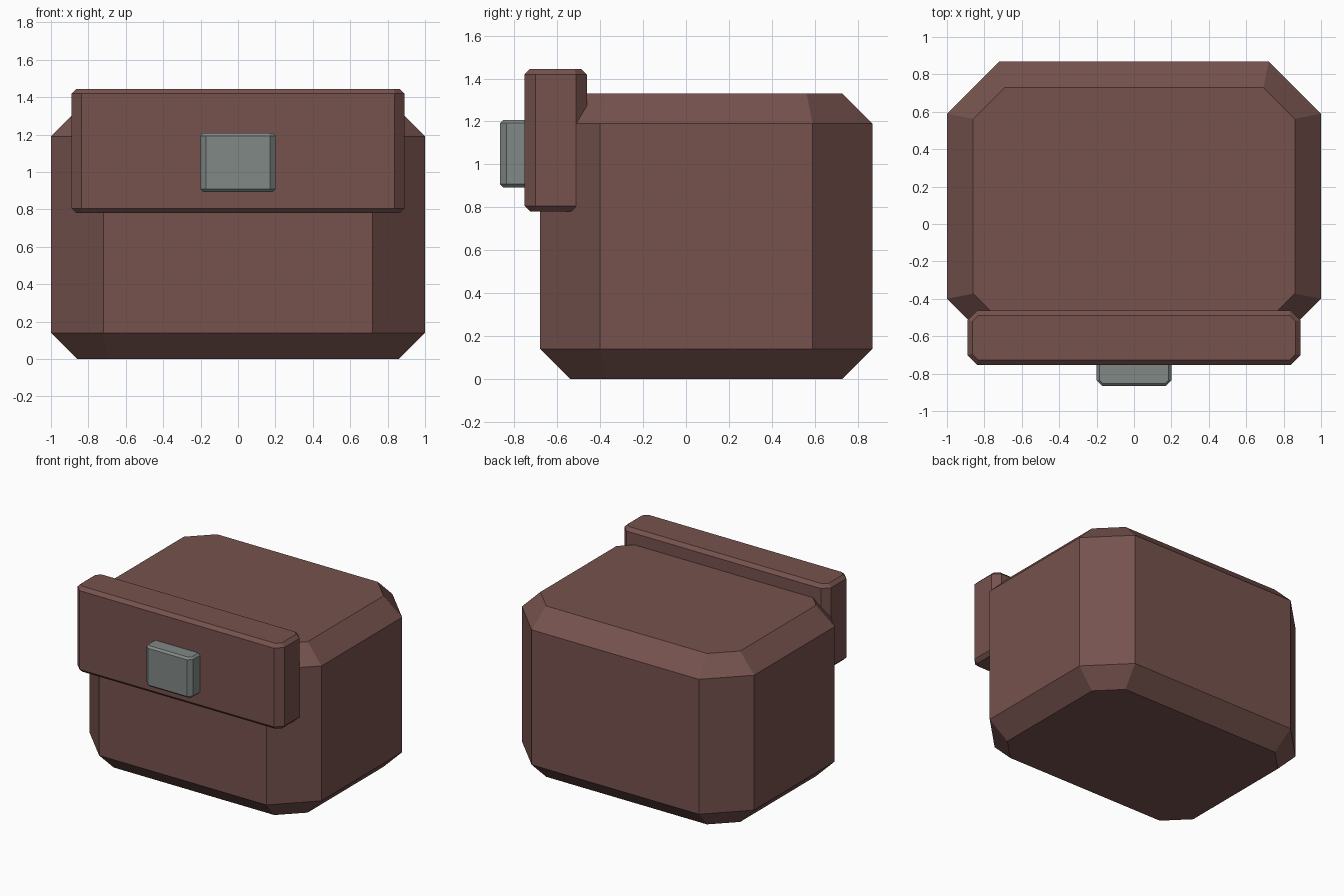
import bpy, bmesh

if "Cube" in bpy.data.objects:
    bpy.data.objects.remove(bpy.data.objects["Cube"])


def material(name, rgb):
    m = bpy.data.materials.new(name)
    m.diffuse_color = (*rgb, 1)
    m.use_nodes = True
    m.node_tree.nodes["Principled BSDF"].inputs["Base Color"].default_value = m.diffuse_color
    return m


def octagon(x, y0, y1, c):
    """Rectangle with its four corners cut by c, counter-clockwise."""
    return [(x, y0 + c), (x, y1 - c), (x - c, y1), (c - x, y1),
            (-x, y1 - c), (-x, y0 + c), (c - x, y0), (x - c, y0)]


def chamfered_box(name, x, y0, y1, z0, z1, corner, rim, rim_corner, mat):
    """Octagonal block whose top and bottom rims slope inwards."""
    bm = bmesh.new()
    outer = octagon(x, y0, y1, corner)
    inner = octagon(x - rim, y0 + rim, y1 - rim, rim_corner)
    levels = [(inner, z0), (outer, z0 + rim), (outer, z1 - rim), (inner, z1)]
    rings = [[bm.verts.new((px, py, z)) for px, py in ring] for ring, z in levels]
    for low, high in zip(rings, rings[1:]):
        for i in range(8):
            j = (i + 1) % 8
            bm.faces.new((low[i], low[j], high[j], high[i]))
    bm.faces.new(rings[0][::-1])
    bm.faces.new(rings[-1])
    bmesh.ops.recalc_face_normals(bm, faces=bm.faces)
    mesh = bpy.data.meshes.new(name)
    bm.to_mesh(mesh)
    bm.free()
    mesh.materials.append(mat)
    obj = bpy.data.objects.new(name, mesh)
    bpy.context.collection.objects.link(obj)
    return obj


leather = material("brown_leather", (0.18, 0.085, 0.075))
metal = material("grey_metal", (0.22, 0.25, 0.24))

# Pouch body, front flap and clasp
chamfered_box("pouch_body", 1.0, -0.68, 0.87, 0.0, 1.33, 0.28, 0.14, 0.168, leather)
chamfered_box("front_flap", 0.89, -0.753, -0.462, 0.78, 1.445, 0.052, 0.026, 0.032, leather)
chamfered_box("clasp", 0.2, -0.867, -0.69, 0.893, 1.208, 0.03, 0.015, 0.018, metal)
